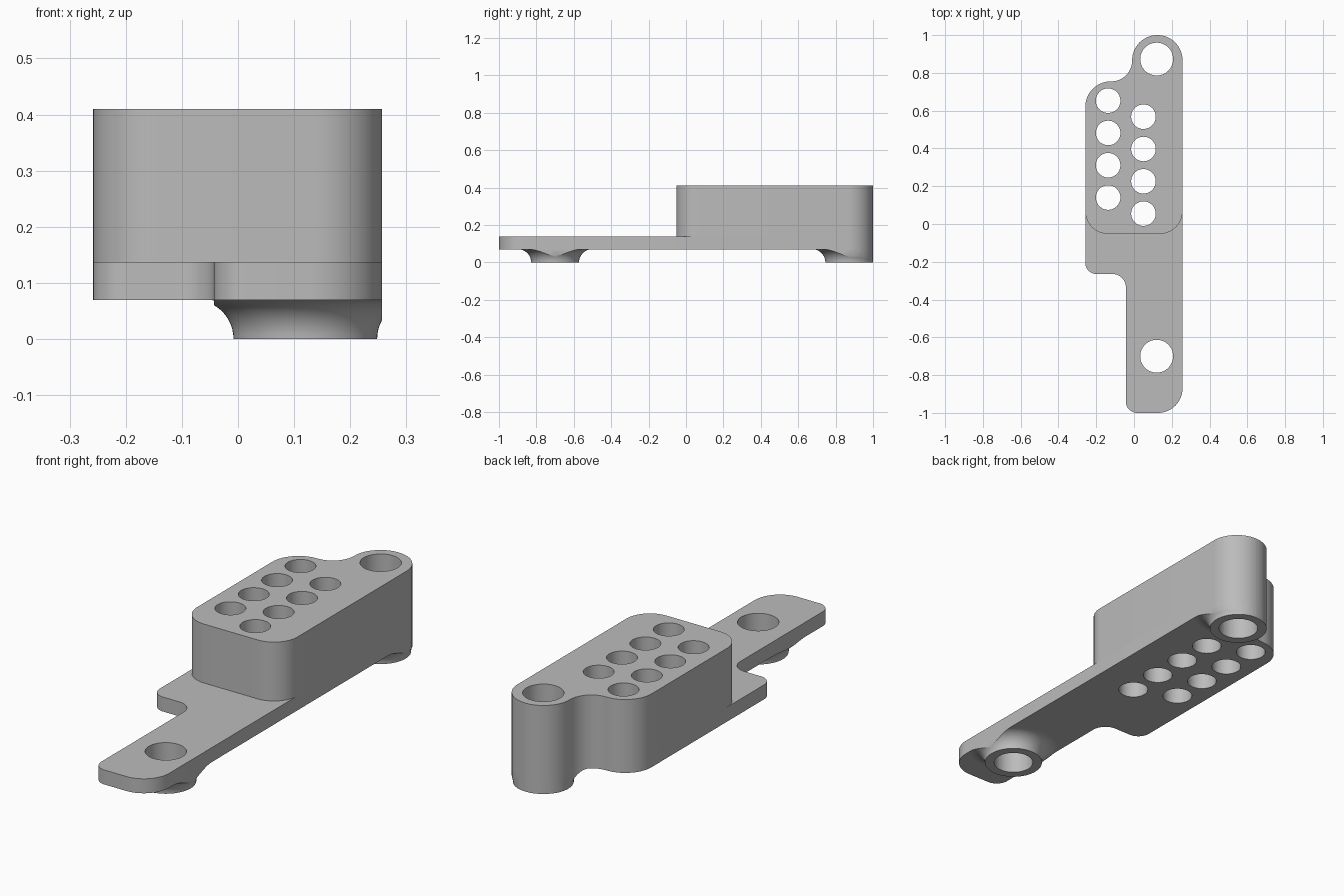
import bpy
import bmesh
import math
from mathutils import Vector

if "Cube" in bpy.data.objects:
    bpy.data.objects.remove(bpy.data.objects["Cube"], do_unlink=True)

grey = bpy.data.materials.new("light grey")
grey.use_nodes = True
colour = (0.5, 0.5, 0.5, 1)
grey.diffuse_color = colour
grey.node_tree.nodes["Principled BSDF"].inputs["Base Color"].default_value = colour

Z_PLATE, Z_STEP, Z_TOP = 0.07, 0.137, 0.41
LEFT, RIGHT, NECK, BACK = -0.258, 0.257, -0.043, 1.0
BOSSES = {"front_boss": (0.12, -0.70), "rear_boss": (0.12, 0.873)}


def make_object(name, bm):
    bmesh.ops.recalc_face_normals(bm, faces=bm.faces)
    mesh = bpy.data.meshes.new(name)
    bm.to_mesh(mesh)
    bm.free()
    mesh.materials.append(grey)
    obj = bpy.data.objects.new(name, mesh)
    bpy.context.collection.objects.link(obj)
    return obj


def rounded(corners, steps=14):
    """Replace each (x, y, radius) corner with a tangent arc."""
    points = []
    for i, (x, y, r) in enumerate(corners):
        p = Vector((x, y))
        a = (Vector(corners[i - 1][:2]) - p).normalized()
        b = (Vector(corners[(i + 1) % len(corners)][:2]) - p).normalized()
        centre = p + (a + b) * r          # all corners are right angles
        for k in range(steps + 1):
            t = math.pi / 2 * k / steps
            points.append(centre - b * r * math.cos(t) - a * r * math.sin(t))
    return points


def prism(name, points, z0, z1):
    bm = bmesh.new()
    face = bm.faces.new([bm.verts.new((p.x, p.y, z0)) for p in points])
    new = bmesh.ops.extrude_face_region(bm, geom=[face])["geom"]
    bmesh.ops.translate(bm, vec=(0, 0, z1 - z0),
                        verts=[v for v in new if isinstance(v, bmesh.types.BMVert)])
    return make_object(name, bm)


def boss(name, x, y, r=0.128, flare=0.07):
    """Turned foot with a concave flare where it meets the plate."""
    profile = [(0, 0)]
    for k in range(13):
        t = math.pi / 2 * k / 12
        profile.append((r + flare - flare * math.cos(t), flare * math.sin(t)))
    profile.append((0, flare))
    bm = bmesh.new()
    verts = [bm.verts.new((x + px, y, pz)) for px, pz in profile]
    edges = [bm.edges.new(pair) for pair in zip(verts, verts[1:])]
    bmesh.ops.spin(bm, geom=verts + edges, cent=(x, y, 0), axis=(0, 0, 1),
                   angle=math.tau, steps=64)
    bmesh.ops.remove_doubles(bm, verts=bm.verts, dist=0.0001)
    return make_object(name, bm)


def boolean(obj, cutter, operation):
    mod = obj.modifiers.new(operation.lower(), 'BOOLEAN')
    mod.operation, mod.solver, mod.object = operation, 'EXACT', cutter
    bpy.context.view_layer.objects.active = obj
    bpy.ops.object.modifier_apply(modifier=mod.name)


# Outlines: the rear end is shared by the plate and the raised block
rear_end = [(RIGHT, BACK, 0.133), (-0.01, BACK, 0.133),
            (-0.01, 0.755, 0.11), (LEFT, 0.755, 0.135)]
plate_outline = rounded(rear_end + [
    (LEFT, -0.265, 0.06), (NECK, -0.265, 0.07),
    (NECK, -BACK, 0.06), (RIGHT, -BACK, 0.13)])
block_outline = rounded(rear_end + [(LEFT, -0.052, 0.12), (RIGHT, -0.052, 0.12)])

parts = [prism("base_plate", plate_outline, Z_PLATE, Z_STEP),
         prism("raised_block", block_outline, Z_STEP, Z_TOP)]

# Feet, trimmed to the plate outline
trim = prism("trim_cutter", plate_outline, -0.1, 0.2)
for name, (x, y) in BOSSES.items():
    foot = boss(name, x, y)
    boolean(foot, trim, 'INTERSECT')
    parts.append(foot)

# Mounting holes and two staggered rows of smaller holes
holes = [(x, y, 0.087) for x, y in BOSSES.values()]
for row_x, first_y in ((-0.137, 0.14), (0.05, 0.055)):
    holes += [(row_x, first_y + 0.171 * i, 0.065) for i in range(4)]
bm = bmesh.new()
for x, y, r in holes:
    made = bmesh.ops.create_cone(bm, cap_ends=True, segments=48,
                                 radius1=r, radius2=r, depth=2)
    bmesh.ops.translate(bm, vec=(x, y, 0), verts=made["verts"])
drill = make_object("hole_cutter", bm)

for part in parts:
    boolean(part, drill, 'DIFFERENCE')
for helper in (trim, drill):
    bpy.data.objects.remove(helper, do_unlink=True)

# Smooth curved walls, crisp rims
for part in parts:
    bpy.ops.object.select_all(action='DESELECT')
    part.select_set(True)
    bpy.context.view_layer.objects.active = part
    bpy.ops.object.shade_smooth_by_angle(angle=math.radians(30))
